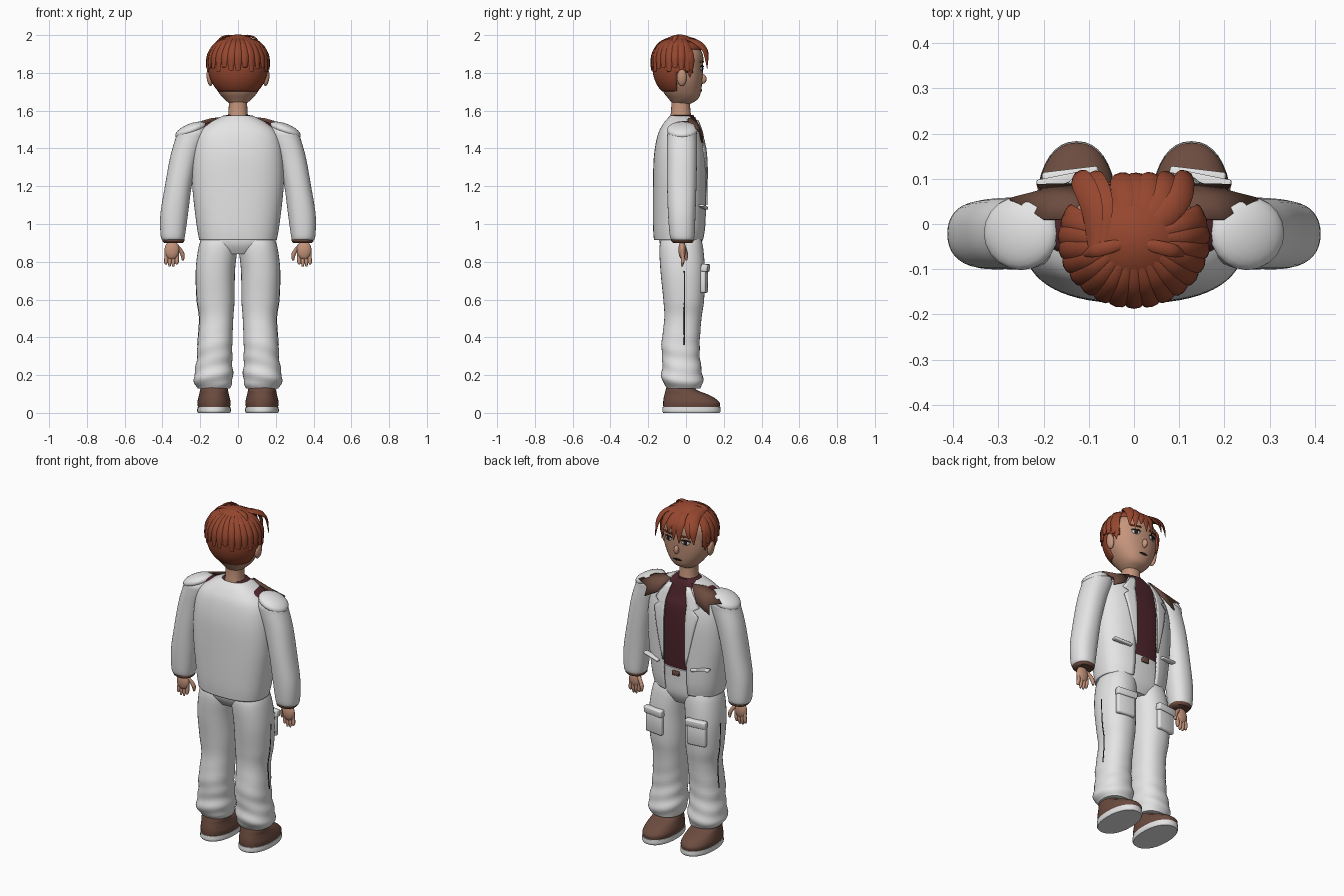
import bpy, bmesh, math
from mathutils import Vector

cube = bpy.data.objects.get("Cube")
if cube:
    bpy.data.objects.remove(cube, do_unlink=True)


def material(name, r, g, b):
    m = bpy.data.materials.new(name)
    m.use_nodes = True
    m.diffuse_color = (r, g, b, 1)
    bsdf = m.node_tree.nodes["Principled BSDF"]
    bsdf.inputs["Base Color"].default_value = (r, g, b, 1)
    bsdf.inputs["Roughness"].default_value = 0.8
    return m


WHITE = material("white cloth", .78, .78, .78)
HAIR = material("auburn hair", .30, .062, .028)
SKIN = material("skin", .56, .30, .20)
BROWN = material("brown leather", .15, .072, .05)
MAROON = material("maroon shirt", .075, .018, .025)
DARK = material("dark detail", .02, .015, .015)
SIDES = (("left", -1), ("right", 1))


def finish(name, bm, mat, angle=50, solid=0):
    bmesh.ops.recalc_face_normals(bm, faces=bm.faces[:])
    me = bpy.data.meshes.new(name)
    bm.to_mesh(me)
    bm.free()
    me.materials.append(mat)
    ob = bpy.data.objects.new(name, me)
    bpy.context.collection.objects.link(ob)
    bpy.ops.object.select_all(action="DESELECT")
    ob.select_set(True)
    bpy.context.view_layer.objects.active = ob
    bpy.ops.object.shade_smooth_by_angle(angle=math.radians(angle))
    if solid:
        mod = ob.modifiers.new("thickness", "SOLIDIFY")
        mod.thickness, mod.offset = solid, 0
    return ob


def skin_rows(bm, rows, closed=True, caps=True):
    vs = [[bm.verts.new(p) for p in r] for r in rows]
    n = len(rows[0])
    for a, b in zip(vs, vs[1:]):
        for i in range(n if closed else n - 1):
            j = (i + 1) % n
            bm.faces.new((a[i], a[j], b[j], b[i]))
    if caps:
        bm.faces.new(vs[0])
        bm.faces.new(vs[-1])


def smooth_sections(secs, steps=6):
    # Catmull-Rom through sections of (z, centre x, half width, back y, front y)
    out = []
    for i in range(len(secs) - 1):
        quad = [secs[max(0, min(len(secs) - 1, i + k))] for k in (-1, 0, 1, 2)]
        for s in range(steps):
            t = s / steps
            out.append([.5 * (2 * b + (c - a) * t + (2 * a - 5 * b + 4 * c - d) * t * t
                              + (3 * b - a - 3 * c + d) * t ** 3) for a, b, c, d in zip(*quad)])
    return out + [list(secs[-1])]


def loft(name, secs, mat, side=1, e=.9, gap=0, folds=0, n=36):
    rows = []
    for z, cx, rx, yb, yf in smooth_sections(secs):
        start = math.acos(min(.93, (gap / rx) ** (1 / e))) if gap else 0
        span = math.pi + 2 * start if gap else 2 * math.pi
        row = []
        for i in range(n):
            t = start - span * i / (n - 1 if gap else n)
            c, s = math.cos(t), math.sin(t)
            k = 1 + folds * math.sin(75 * z + 2 * c + s) * max(0, min(1, 3 * (.5 - z)))
            row.append((side * (cx + k * rx * math.copysign(abs(c) ** e, c)),
                        (yb + yf) / 2 + k * (yf - yb) / 2 * math.copysign(abs(s) ** e, s), z))
        rows.append(row)
    bm = bmesh.new()
    skin_rows(bm, rows, closed=not gap, caps=not gap)
    return finish(name, bm, mat, solid=.01 if gap else 0)


def front(secs, x, z, e):
    # y of the lofted front surface at x and z
    z, cx, rx, yb, yf = min(smooth_sections(secs, 20), key=lambda r: abs(r[0] - z))
    c = min(1, abs((x - cx) / rx)) ** (1 / e)
    return (yb + yf) / 2 + (yf - yb) / 2 * max(0, 1 - c * c) ** (e / 2)


def plate(name, rows, secs, mat, side=1, e=.9, lift=.004, cols=5, steps=3):
    # thin sheet hugging a lofted front; rows are (z, inner x, outer x)
    grid = []
    for a, b in zip(rows, rows[1:]):
        for s in range(steps + 1):
            z, x0, x1 = [p + (q - p) * s / steps for p, q in zip(a, b)]
            xs = [x0 + (x1 - x0) * i / (cols - 1) for i in range(cols)]
            grid.append([(side * x, front(secs, x, z, e) + lift, z) for x in xs])
    bm = bmesh.new()
    skin_rows(bm, grid, closed=False, caps=False)
    bmesh.ops.remove_doubles(bm, verts=bm.verts[:], dist=.0002)
    return finish(name, bm, mat, solid=.005)


def ball(name, loc, radii, mat, tilt=0):
    bm = bmesh.new()
    bmesh.ops.create_uvsphere(bm, u_segments=20, v_segments=12, radius=1)
    bmesh.ops.scale(bm, vec=radii, verts=bm.verts[:])
    ob = finish(name, bm, mat)
    ob.location, ob.rotation_euler = loc, (0, tilt, 0)
    return ob


def box(name, loc, size, mat, turn=(0, 0, 0), bevel=.004):
    bm = bmesh.new()
    bmesh.ops.create_cube(bm, size=1)
    bmesh.ops.scale(bm, vec=size, verts=bm.verts[:])
    bmesh.ops.bevel(bm, geom=bm.edges[:], offset=bevel, segments=2, affect="EDGES", profile=.5)
    ob = finish(name, bm, mat)
    ob.location, ob.rotation_euler = loc, turn
    return ob


def strand(name, pts, mat, width, thick, centre, taper=(.5, 1, 1, .1)):
    # flattened tapering lock along a smooth path, lying flat around a centre
    path = smooth_sections([(*p, k) for p, k in zip(pts, taper)], 5)
    rows = []
    for i, (x, y, z, k) in enumerate(path):
        p = Vector((x, y, z))
        along = Vector(path[min(i + 1, len(path) - 1)][:3]) - Vector(path[max(i - 1, 0)][:3])
        across = along.cross(p - Vector(centre)).normalized()
        out = across.cross(along).normalized()
        rows.append([p + across * width * k * math.cos(a) + out * thick * k * math.sin(a)
                     for a in [math.tau * j / 8 for j in range(8)]])
    bm = bmesh.new()
    skin_rows(bm, rows)
    return finish(name, bm, mat)


# Torso: shirt, trouser waist and open jacket
JACKET = [(.915, 0, .20, -.165, .09), (1, 0, .215, -.17, .102), (1.2, 0, .237, -.17, .105),
          (1.36, 0, .235, -.165, .103), (1.47, 0, .21, -.145, .083), (1.53, 0, .15, -.115, .065),
          (1.57, 0, .075, -.08, .045)]
loft("jacket", JACKET, WHITE, e=.8, gap=.075, n=60)
loft("shirt", [(1, 0, .16, -.12, .08), (1.2, 0, .19, -.13, .088), (1.4, 0, .2, -.13, .085),
               (1.47, 0, .2, -.11, .068), (1.525, 0, .185, -.09, .056), (1.55, 0, .12, -.08, .05),
               (1.577, 0, .06, -.075, .04)], MAROON, e=.8)
loft("trouser_waist", [(.84, 0, .1, -.11, .06), (.9, 0, .185, -.14, .085), (1, 0, .185, -.14, .09),
                       (1.055, 0, .175, -.13, .092)], WHITE, e=.8)
box("belt_buckle", (0, .096, 1.03), (.045, .016, .026), BROWN)

LEG = [(.13, .13, .085, -.1, .08), (.16, .13, .1, -.122, .088), (.2, .13, .103, -.13, .088),
       (.27, .125, .095, -.125, .076), (.36, .122, .092, -.13, .072), (.5, .115, .09, -.115, .082),
       (.6, .118, .1, -.12, .096), (.75, .12, .104, -.135, .1), (.88, .106, .102, -.14, .09),
       (.95, .1, .08, -.12, .07)]
SLEEVE = [(.912, .342, .054, -.07, .035), (.935, .345, .064, -.085, .045), (1.05, .338, .073, -.095, .05),
          (1.2, .316, .071, -.1, .055), (1.35, .285, .075, -.1, .058), (1.45, .252, .08, -.1, .058),
          (1.49, .24, .077, -.095, .055), (1.525, .22, .045, -.065, .025), (1.535, .21, .012, -.03, 0)]
for word, s in SIDES:
    # Sleeve, cuff and hand
    loft(word + "_sleeve", SLEEVE, WHITE, s)
    ball(word + "_shoulder_cap", (s * .25, -.02, 1.497), (.088, .082, .034), WHITE, s * .38)
    loft(word + "_cuff", [(.9, .342, .05, -.068, .033), (.91, .342, .058, -.078, .04),
                          (.92, .342, .058, -.078, .04)], BROWN, s)
    ball(word + "_palm", (s * .35, -.02, .862), (.039, .02, .05), SKIN)
    for i in range(4):
        x = .322 + i * .019
        drop = .775 + (.012 if i in (0, 3) else 0)
        strand(f"{word}_finger_{i + 1}", [(s * x, -.02, .86), (s * x, -.017, .83),
               (s * (x + .002), -.018, .8), (s * (x + .002), -.022, drop)],
               SKIN, .0095, .0105, (0, -.02, .85), (1, 1, 1, .5))
    strand(word + "_thumb", [(s * .325, -.015, .885), (s * .305, -.005, .86), (s * .293, 0, .835),
           (s * .292, .002, .808)], SKIN, .011, .011, (0, -.02, .85), (1, 1, 1, .5))
    # Trouser leg, side seam and thigh pocket
    loft(word + "_trouser_leg", LEG, WHITE, s, folds=.035)
    strand(word + "_side_seam", [(s * (cx + rx), -.008, z) for z, cx, rx, *_ in LEG[4:8]],
           DARK, .004, .002, (0, 0, .5), (1, 1, 1, 1))
    box(word + "_thigh_pocket", (s * .14, .096, .705), (.115, .03, .14), WHITE, (0, 0, -s * .12), .01)
    box(word + "_pocket_flap", (s * .14, .103, .768), (.125, .034, .04), WHITE, (-.1, 0, -s * .12), .006)
    # Shoe
    loft(word + "_shoe_sole", [(0, .127, .085, -.12, .178), (.01, .127, .089, -.125, .183),
                               (.032, .127, .088, -.123, .182)], WHITE, s)
    loft(word + "_shoe", [(.03, .127, .085, -.12, .178), (.055, .127, .088, -.121, .178),
                          (.08, .127, .083, -.118, .15), (.1, .127, .078, -.113, .11),
                          (.12, .127, .074, -.108, .06), (.145, .127, .068, -.1, .04)], BROWN, s)
    # Lapel, leather shoulder collar and jacket pocket trim
    plate(word + "_lapel", [(1.55, .045, .07), (1.45, .07, .145), (1.43, .07, .112), (1.4, .07, .145),
                            (1.25, .07, .112), (1.1, .07, .078)], JACKET, WHITE, s, .8, .01)
    bm = bmesh.new()
    outline = [(.07, .045, 1.565), (.14, .01, 1.557), (.2, .01, 1.54), (.275, .055, 1.505),
               (.205, .072, 1.485), (.215, .085, 1.43), (.13, .086, 1.48)]
    hub = bm.verts.new((s * .16, .062, 1.525))
    rim = [bm.verts.new((s * x, y, z)) for x, y, z in outline]
    for a, b in zip(rim, rim[1:] + rim[:1]):
        bm.faces.new((hub, a, b))
    finish(word + "_leather_collar", bm, BROWN, solid=.008)
    box(word + "_jacket_pocket_trim", (s * .16, .093, 1.09), (.11, .03, .014), WHITE, (0, s * -.15, -s * .2))

# Head, neck and face
HEAD = [(1.635, 0, .04, -.07, .02), (1.66, 0, .072, -.09, .062), (1.7, 0, .105, -.12, .079),
        (1.76, 0, .135, -.14, .086), (1.83, 0, .144, -.15, .09), (1.9, 0, .138, -.15, .088),
        (1.96, 0, .085, -.11, .045), (1.98, 0, .03, -.06, 0)]
loft("head", HEAD, SKIN)
loft("neck", [(1.55, 0, .055, -.085, .03), (1.62, 0, .049, -.078, .022), (1.7, 0, .05, -.08, .02)], SKIN)
ball("nose", (0, .087, 1.768), (.014, .022, .026), SKIN)
plate("mouth", [(1.712, -.012, .012), (1.706, -.028, .028), (1.701, -.012, .012)], HEAD, DARK, lift=.002)
for word, s in SIDES:
    ball(word + "_ear", (s * .15, -.022, 1.775), (.016, .026, .045), SKIN, s * .12)
    plate(word + "_eye", [(1.832, .045, .065), (1.822, .033, .082), (1.81, .045, .07)], HEAD, WHITE, s, lift=.002)
    plate(word + "_iris", [(1.832, .05, .064), (1.822, .047, .067), (1.81, .05, .064)], HEAD, DARK, s, lift=.004)
    plate(word + "_eyelash", [(1.838, .04, .07), (1.831, .03, .086)], HEAD, DARK, s, lift=.004)
    plate(word + "_eyebrow", [(1.862, .03, .085), (1.854, .028, .09)], HEAD, HAIR, s, lift=.004)

# Hair cap, opened around the face and ears
bm = bmesh.new()
bmesh.ops.create_uvsphere(bm, u_segments=48, v_segments=32, radius=1)
bmesh.ops.scale(bm, vec=(.154, .138, .165), verts=bm.verts[:])
bmesh.ops.translate(bm, vec=(0, -.034, 1.832), verts=bm.verts[:])
bald = []
for f in bm.faces:
    c = f.calc_center_median()
    edge = .03 if c.z > 1.8 else -.048
    if c.z < 1.7 or (c.z < 1.92 and c.y > edge):
        bald.append(f)
bmesh.ops.delete(bm, geom=bald, context="FACES")
finish("hair_cap", bm, HAIR, solid=.012)

# Layered locks around the back and sides
CENTRE = (0, -.035, 1.83)


def around(angle, lift, r):
    h = math.cos(lift) * r
    return (.154 * h * math.sin(angle), -.035 - .138 * h * math.cos(angle), 1.832 + .163 * math.sin(lift) * r)


for i in range(17):
    a = (i - 8) * .235
    end = -.08 + .07 * math.sin(i * 2.3)
    strand(f"back_lock_{i + 1}", [around(a, 1.25, 1.0), around(a, .8, 1.04), around(a, .35, 1.06),
           around(a, end, 1.06)], HAIR, .024, .012, CENTRE, (.4, 1, 1, .45))

# Fringe swept forward from the parting
for i, x in enumerate((-.125, -.095, -.03, .005, .04, .08, .12)):
    tip = 1.84 + .025 * math.sin(i * 2)
    strand(f"fringe_lock_{i + 1}", [(-.05 + x * .3, -.05, 1.985), (x * .75, .04, 1.97), (x * .95, .1, 1.92),
           (x * 1.04, .112, tip)], HAIR, .027, .008, CENTRE, (.6, 1, .9, .1))
for word, s in SIDES:
    strand(word + "_temple_lock", [(s * .1, .01, 1.95), (s * .142, .02, 1.9), (s * .146, .022, 1.84),
           (s * .142, .02, 1.775)], HAIR, .022, .008, CENTRE)
    strand(word + "_loose_crown_lock", [(s * .01, -.04, 1.993), (s * .05, -.05, 1.997),
           (s * .09, -.06, 1.985), (s * .115, -.07, 1.955)], HAIR, .014, .005, CENTRE)
